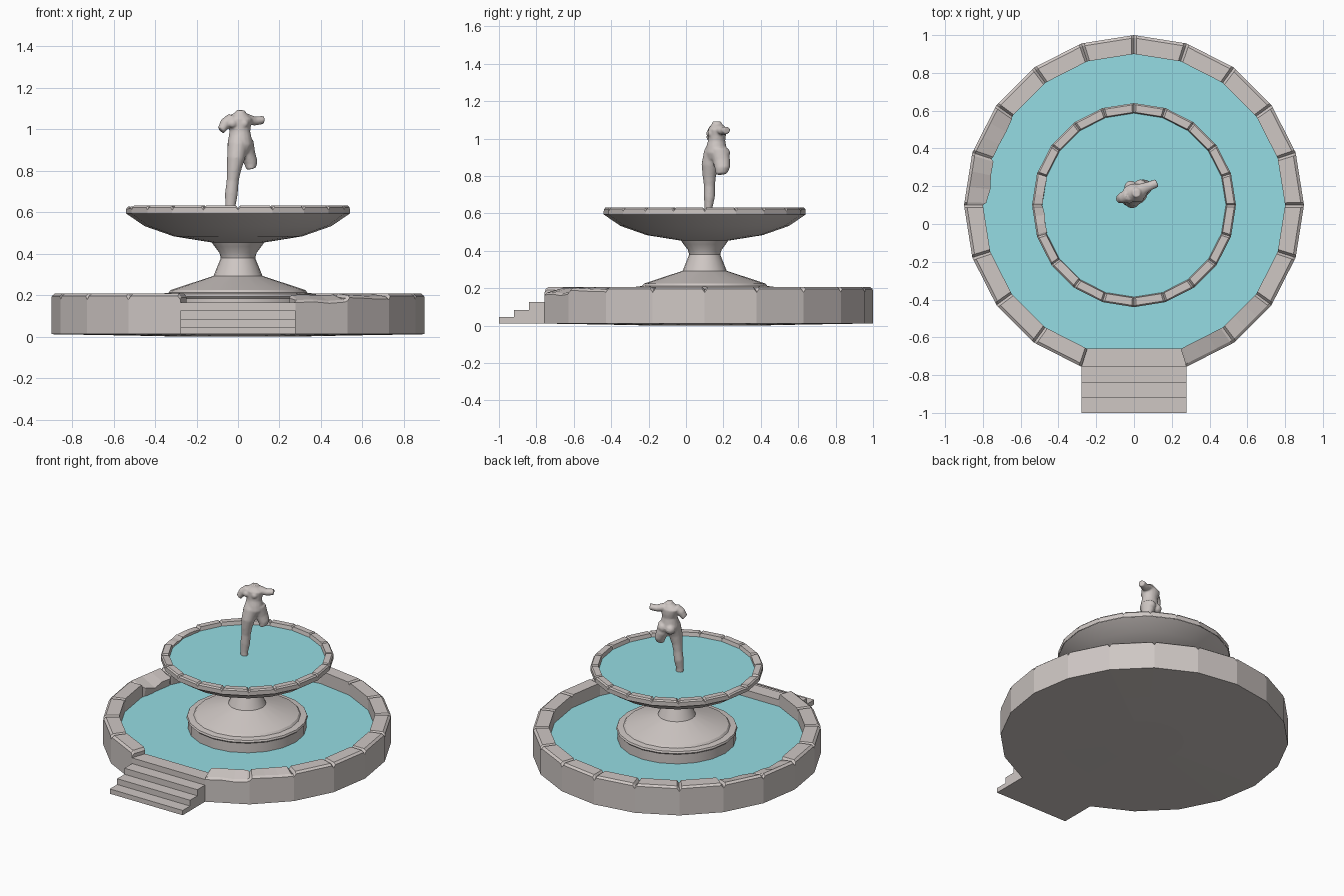
import bpy, bmesh, random
from math import sin, cos, tau
from mathutils import Vector

if "Cube" in bpy.data.objects:
    bpy.data.objects.remove(bpy.data.objects["Cube"])

random.seed(4)
N, CY = 20, 0.1   # sides of every ring, centre of the fountain in y

stone = bpy.data.materials.new("stone")
stone.diffuse_color = (0.62, 0.57, 0.55, 1)
stone.use_nodes = True
stone.node_tree.nodes["Principled BSDF"].inputs["Base Color"].default_value = stone.diffuse_color
water = bpy.data.materials.new("water")
water.diffuse_color = (0.3, 0.72, 0.77, 0.55)
water.use_nodes = True
water.node_tree.nodes["Principled BSDF"].inputs["Base Color"].default_value = water.diffuse_color


def finish(bm, name, mat=stone, smooth=None):
    bmesh.ops.recalc_face_normals(bm, faces=bm.faces)
    me = bpy.data.meshes.new(name)
    bm.to_mesh(me)
    bm.free()
    ob = bpy.data.objects.new(name, me)
    bpy.context.collection.objects.link(ob)
    me.materials.append(mat)
    if smooth:
        bpy.ops.object.select_all(action='DESELECT')
        ob.select_set(True)
        bpy.context.view_layer.objects.active = ob
        bpy.ops.object.shade_smooth_by_angle(angle=smooth)
    return ob


def bridge(bm, loops, closed=True):
    for a, b in zip(loops, loops[1:]):
        n = len(a)
        for i in range(n if closed else n - 1):
            j = (i + 1) % n
            bm.faces.new((a[i], a[j], b[j], b[i]))


def lathe(name, profile, cap_start=False, cap_end=False, smooth=None):
    bm = bmesh.new()
    loops = [[bm.verts.new((r * cos(tau * i / N), CY + r * sin(tau * i / N), z))
              for i in range(N)] for r, z in profile]
    bridge(bm, loops)
    if cap_start:
        bm.faces.new(loops[0])
    if cap_end:
        bm.faces.new(loops[-1])
    return finish(bm, name, smooth=smooth)


def stone_rim(name, profile, first, count, notch, slit, damage):
    """Polygonal wall whose coping has a V groove at each corner.
    damage: edge -> (outer drop, inner drop, inner shift)"""
    bm = bmesh.new()
    closed = count == N
    sections = []
    for k in range(first, first + count + (0 if closed else 1)):
        steps = [0, slit, .35, .65, 1 - slit]
        if not closed and k == first + count:
            steps = [0]
        a, b = (Vector((cos(tau * j / N), sin(tau * j / N))) for j in (k, k + 1))
        for t in steps:
            d = a.lerp(b, t)
            drop_out, drop_in, shift = damage.get(k, (0, 0, 0))
            jag = random.uniform(.6, 1.2) if t else .3
            ring = []
            for i, (r, z) in enumerate(profile):
                if i in (1, 2, 3):
                    z -= (notch if t == 0 else 0) + jag * (drop_in if i == 3 else drop_out)
                    if i == 3:
                        r -= shift * jag
                ring.append(bm.verts.new((d.x * r, CY + d.y * r, z)))
            sections.append(ring)
    if closed:
        sections.append(sections[0])
    bridge(bm, sections, closed=False)
    if not closed:
        bm.faces.new(sections[0])
        bm.faces.new(sections[-1])
    return finish(bm, name)


def disc(name, r, z, mat):
    bm = bmesh.new()
    bm.faces.new([bm.verts.new((r * cos(tau * i / N), CY + r * sin(tau * i / N), z))
                  for i in range(N)])
    return finish(bm, name, mat)


# lower basin: wall open at the front, slightly domed underside
stone_rim("basin_wall", [(.9, .012), (.9, .196), (.885, .208), (.8, .208), (.8, .1)],
          16, 18, .018, .05,
          {16: (.042, .008, 0), 17: (.012, 0, 0), 28: (0, .03, .012), 29: (0, .04, .022)})
lathe("basin_underside", [(.9, .012), (.54, .006), (.25, 0)], cap_end=True)
disc("basin_water", .8, .12, water)

# front steps with threshold
bm = bmesh.new()
outline = [(-1, .012), (-1, .045), (-.92, .045), (-.92, .085), (-.84, .085), (-.84, .127),
           (-.757, .127), (-.757, .166), (-.66, .166), (-.66, .012)]
sides = [[bm.verts.new((x, y, z)) for y, z in outline] for x in (-.278, .278)]
bridge(bm, sides)
for s in sides:
    bm.faces.new(s)
finish(bm, "front_steps")

# pedestal drum, cone and waisted neck
lathe("pedestal", [(.37, .1), (.37, .185), (.38, .195), (.375, .207), (.335, .212), (.325, .225),
                   (.28, .24), (.118, .293), (.097, .345), (.083, .38), (.09, .405),
                   (.113, .435), (.13, .46)], smooth=0.5)

# upper bowl with notched rim
lathe("upper_bowl", [(.13, .455), (.31, .484), (.45, .533), (.538, .593)], cap_start=True, smooth=0.5)
stone_rim("upper_rim", [(.54, .593), (.54, .623), (.532, .632), (.492, .632), (.485, .6)],
          0, 20, .012, .06, {9: (.01, .012, .008), 10: (.006, .012, .01), 12: (0, .01, .006)})
disc("upper_water", .488, .607, water)


# statue: limbs as tubes of ellipses, fused by remeshing
def tube(bm, rings):
    """rings: (x, y, z, half width, half depth)"""
    pts = [Vector(r[:3]) for r in rings]
    axis = (pts[-1] - pts[0]).normalized()
    side = Vector((0, 1, 0)).cross(axis).normalized()
    deep = axis.cross(side)
    loops = [[bm.verts.new(p + side * r[3] * cos(tau * i / 16) + deep * r[4] * sin(tau * i / 16))
              for i in range(16)] for p, r in zip(pts, rings)]
    bridge(bm, loops)
    bm.faces.new(loops[0])
    bm.faces.new(loops[-1])


bm = bmesh.new()
# standing leg
tube(bm, [(-.036, .12, .595, .024, .02), (-.037, .12, .63, .025, .021), (-.032, .125, .69, .031, .03),
          (-.026, .125, .75, .029, .03), (-.02, .124, .8, .034, .036),
          (-.01, .128, .86, .043, .045), (0, .148, .93, .05, .052), (0, .155, .96, .04, .045)])
# bent thigh with broken shin
tube(bm, [(.064, .19, .81, .024, .03), (.062, .195, .84, .033, .04),
          (.046, .19, .88, .038, .046), (.035, .175, .94, .04, .05)])
# torso and neck
tube(bm, [(.008, .158, .89, .046, .05), (.01, .163, .925, .062, .06), (.01, .163, .96, .056, .053),
          (.009, .164, .99, .05, .046), (.006, .166, 1.02, .057, .048), (.004, .166, 1.05, .066, .048),
          (.008, .167, 1.07, .042, .034), (.012, .166, 1.081, .025, .026), (.013, .165, 1.092, .023, .024)])
# arm stumps
tube(bm, [(-.025, .155, 1.053, .03, .034), (-.062, .14, 1.028, .027, .029), (-.082, .13, .994, .02, .023)])
tube(bm, [(.035, .18, 1.053, .026, .034), (.08, .2, 1.04, .022, .025), (.122, .217, 1.045, .02, .022)])
# breasts and buttocks
for x, y, z, r in ((-.026, .13, 1.028, .023), (.03, .137, 1.028, .023),
                   (-.018, .196, .918, .034), (.034, .203, .922, .034)):
    ball = bmesh.ops.create_icosphere(bm, subdivisions=2, radius=r)["verts"]
    bmesh.ops.translate(bm, verts=ball, vec=(x, y, z))
statue = finish(bm, "headless_statue")
mod = statue.modifiers.new("fuse", 'REMESH')
mod.mode = 'VOXEL'
mod.voxel_size = 0.006
mod.use_smooth_shade = True
mod = statue.modifiers.new("soften", 'SMOOTH')
mod.factor, mod.iterations = 0.5, 4
